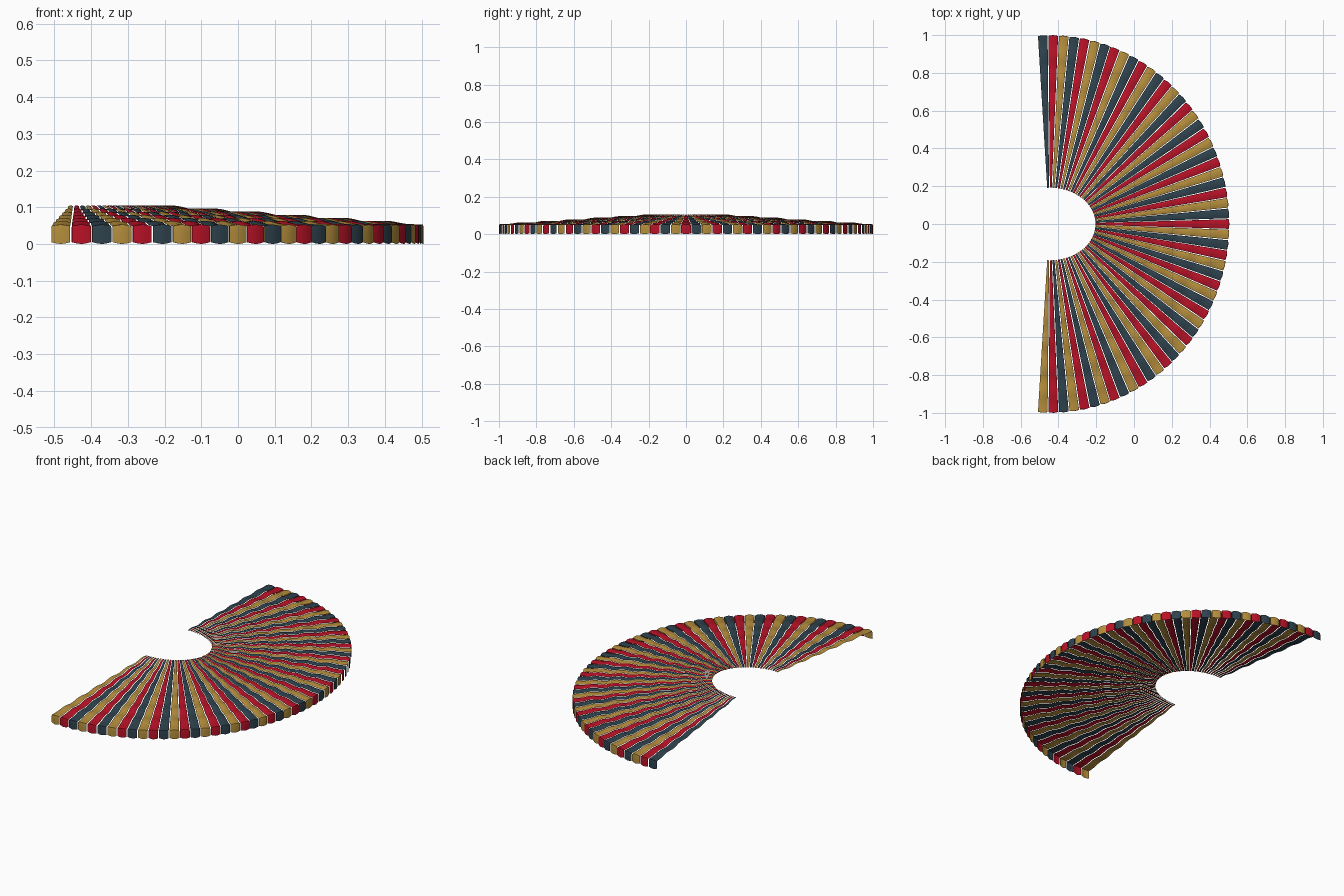
import bpy, bmesh, math
from mathutils import Vector

if "Cube" in bpy.data.objects:
    bpy.data.objects.remove(bpy.data.objects["Cube"])

COUNT = 57                      # canopy strips around the half ring
CX = -0.445                     # centre of the fan
OUT_RX, OUT_RY = 0.945, 0.995   # hem curve
IN_RX, IN_RY = 0.241, 0.192     # collar curve
OVER = 0.04                     # angle the fan runs past the half turn
WAVES, AMP = 6, 0.0035          # ripples along each strip
Z_IN, Z_OUT = 0.102, 0.049


def material(name, rgb):
    m = bpy.data.materials.new(name)
    m.diffuse_color = (*rgb, 1)
    m.use_nodes = True
    m.node_tree.nodes["Principled BSDF"].inputs["Base Color"].default_value = m.diffuse_color
    return m


MATS = [material("gold_cloth", (0.46, 0.27, 0.045)),
        material("red_cloth", (0.48, 0.006, 0.02)),
        material("slate_cloth", (0.028, 0.055, 0.075))]


def point(rx, ry, a):
    return Vector((CX + rx * math.cos(a), ry * math.sin(a), 0))


def even_angles(n):
    """Angles spaced evenly by length along the hem curve."""
    steps = 4000
    a0, a1 = -math.pi / 2 - OVER, math.pi / 2 + OVER
    angs = [a0 + (a1 - a0) * i / steps for i in range(steps + 1)]
    dist = [0.0]
    for p, q in zip(angs, angs[1:]):
        dist.append(dist[-1] + (point(OUT_RX, OUT_RY, q) - point(OUT_RX, OUT_RY, p)).length)
    res, j = [], 0
    for i in range(n):
        target = dist[-1] * i / (n - 1)
        while j < steps and dist[j] < target - 1e-9:
            j += 1
        res.append(angs[j])
    return res


def strip(index, a):
    inner, outer = point(IN_RX, IN_RY, a), point(OUT_RX, OUT_RY, a)
    along = (outer - inner).normalized()
    side = Vector((-along.y, along.x, 0))
    length = (outer - inner).length
    # rows: distance, height, half width, ridge lift, ridge push outward
    rows = []
    n = WAVES * 8
    for i in range(n + 1):
        t = i / n
        z = Z_IN + (Z_OUT - Z_IN) * t + AMP * math.sin(t * WAVES * 2 * math.pi) * min(1, 8 * (1 - t))
        rows.append((t * length, z, 0.005 + 0.0205 * t, 0.0015 + 0.0025 * t, 0.004 * t ** 8))
    # hanging valance
    for d, z, lift in ((0.001, 0.044, 0.002), (0.001, 0.025, 0), (0.001, 0.005, -0.005)):
        rows.append((length + d, z, 0.0258, lift, 0.004))
    bm = bmesh.new()
    grid = []
    for d, z, hw, lift, push in rows:
        row = []
        for s in (-1, -0.5, 0, 0.5, 1):
            bulge = 1 - abs(s) ** 1.5
            p = inner + along * (d + push * bulge) + side * (s * hw)
            p.z = z + lift * bulge
            row.append(bm.verts.new(p))
        grid.append(row)
    for r0, r1 in zip(grid, grid[1:]):
        for k in range(4):
            bm.faces.new((r0[k], r1[k], r1[k + 1], r0[k + 1]))
    me = bpy.data.meshes.new("canopy_strip")
    bm.to_mesh(me)
    bm.free()
    me.materials.append(MATS[index % 3])
    ob = bpy.data.objects.new(f"canopy_strip_{index + 1:02d}", me)
    bpy.context.collection.objects.link(ob)
    return ob


# fan of striped cloth, front to back
strips = [strip(i, a) for i, a in enumerate(even_angles(COUNT))]
for ob in strips:
    ob.select_set(True)
bpy.context.view_layer.objects.active = strips[0]
bpy.ops.object.shade_smooth_by_angle(angle=math.radians(40))
